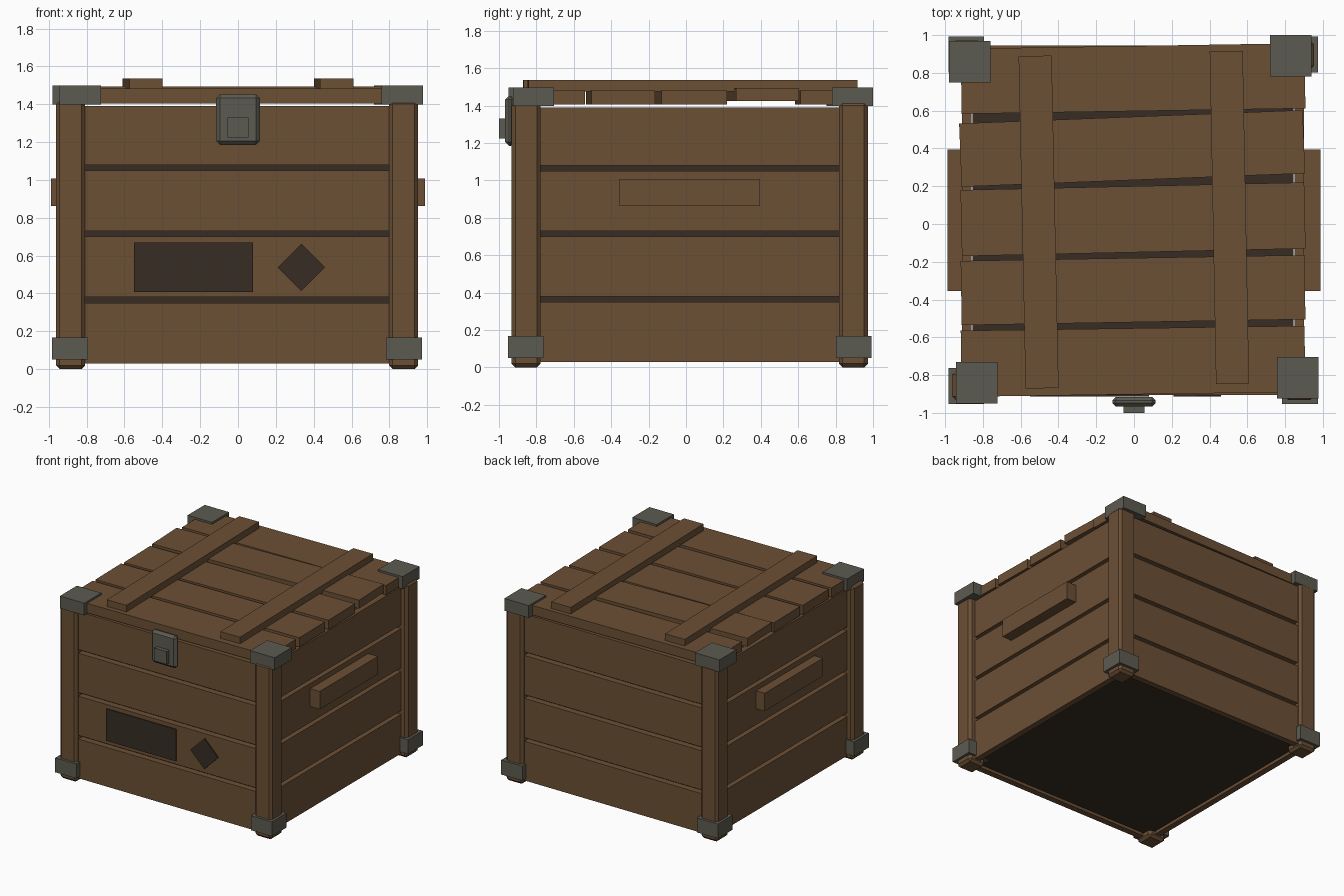
import bpy, bmesh, math
from mathutils import Matrix

if "Cube" in bpy.data.objects:
    bpy.data.objects.remove(bpy.data.objects["Cube"])


def material(name, color):
    m = bpy.data.materials.new(name)
    m.diffuse_color = (*color, 1.0)
    m.use_nodes = True
    m.node_tree.nodes["Principled BSDF"].inputs["Base Color"].default_value = m.diffuse_color
    return m


WOOD = material("brown wood", (0.150, 0.080, 0.036))
METAL = material("grey metal", (0.108, 0.104, 0.082))
DARK = material("dark brown", (0.038, 0.026, 0.017))


def box(name, x, y, z, mat, bevel=0.0, spin=0.0, tilt=0.0):
    """Box from (min, max) ranges, optionally chamfered, spun about z or tilted about y."""
    size = [r[1] - r[0] for r in (x, y, z)]
    mid = [(r[0] + r[1]) / 2 for r in (x, y, z)]
    bm = bmesh.new()
    bmesh.ops.create_cube(bm, size=1.0, matrix=Matrix.Diagonal((*size, 1.0)))
    if bevel:
        bmesh.ops.bevel(bm, geom=bm.edges[:], offset=bevel, segments=1, affect='EDGES')
    mesh = bpy.data.meshes.new(name)
    bm.to_mesh(mesh)
    bm.free()
    mesh.materials.append(mat)
    ob = bpy.data.objects.new(name, mesh)
    ob.location = mid
    ob.rotation_euler = (0, tilt, spin)
    bpy.context.collection.objects.link(ob)
    return ob


def around(c, size):
    return (c - size / 2, c + size / 2)


CX, CY = -0.005, 0.02      # body centre
HX, HY = 0.905, 0.925      # half sizes of the planked walls
THICK = 0.05

# Dark inner liner, seen through the gaps
box("inner_liner", around(CX, 1.70), around(CY, 1.74), (0.05, 1.385), DARK)

# Four planks on each wall
for i in range(4):
    z = (0.03 + 0.35 * i, 0.35 + 0.35 * i if i < 3 else 1.39)
    for s, side in ((-1, "front"), (1, "back")):
        yc = CY + s * (HY - THICK / 2)
        box(f"{side}_plank_{i + 1}", around(CX, 1.74), around(yc, THICK), z, WOOD)
    for s, side in ((-1, "left"), (1, "right")):
        xc = CX + s * (HX - THICK / 2)
        box(f"{side}_plank_{i + 1}", around(xc, THICK), around(CY, 1.78), z, WOOD)

# Corner posts with metal feet
for sx in (-1, 1):
    for sy in (-1, 1):
        px, py = CX + sx * 0.88, CY + sy * 0.875
        box("corner_post", around(px, 0.155), around(py, 0.155), (0.0, 1.42), WOOD, bevel=0.02)
        box("foot_bracket", around(px + sx * 0.003, 0.19), around(py + sy * 0.003, 0.19),
            (0.05, 0.168), METAL)

# Metal caps on the lid corners, set slightly unevenly
for cx, cy in ((-0.833, -0.84), (0.868, -0.815), (-0.87, 0.86), (0.83, 0.89)):
    box("lid_corner_cap", around(cx, 0.22), around(cy, 0.22), (1.398, 1.498), METAL)

# Crooked lid planks: centre x, centre y, width, spin, bottom, top
for i, (cx, cy, w, spin, z0, z1) in enumerate((
        (-0.005, -0.727, 0.35, 0.014, 1.405, 1.482),
        (-0.005, -0.350, 0.34, 0.017, 1.405, 1.482),
        (-0.005, 0.025, 0.35, 0.022, 1.405, 1.482),
        (-0.010, 0.400, 0.335, 0.039, 1.424, 1.493),
        (-0.005, 0.770, 0.345, 0.016, 1.405, 1.482))):
    box(f"lid_plank_{i + 1}", around(cx, 1.82), around(cy, w), (z0, z1), WOOD, spin=spin)

# Battens across the lid
box("left_batten", around(-0.505, 0.175), around(0.01, 1.76), (1.475, 1.536), WOOD, spin=0.021)
box("right_batten", around(0.505, 0.175), around(0.035, 1.76), (1.475, 1.536), WOOD, spin=0.019)

# Side handles
for s, side in ((-1, "left"), (1, "right")):
    box(f"{side}_handle", around(s * 0.937, 0.10), (-0.355, 0.395), (0.862, 1.008), WOOD)

# Front clasp and its knob
box("clasp_plate", around(0, 0.23), (-0.967, -0.915), (1.185, 1.452), METAL, bevel=0.02)
box("clasp_knob", around(0, 0.112), (-1.0, -0.95), (1.225, 1.33), METAL)

# Painted marks on the front
FRONT = CY - HY
box("label_panel", (-0.55, 0.08), (FRONT - 0.009, FRONT), (0.408, 0.668), DARK)
box("diamond_mark", around(0.335, 0.177), (FRONT - 0.009, FRONT), around(0.538, 0.177),
    DARK, tilt=math.pi / 4)
